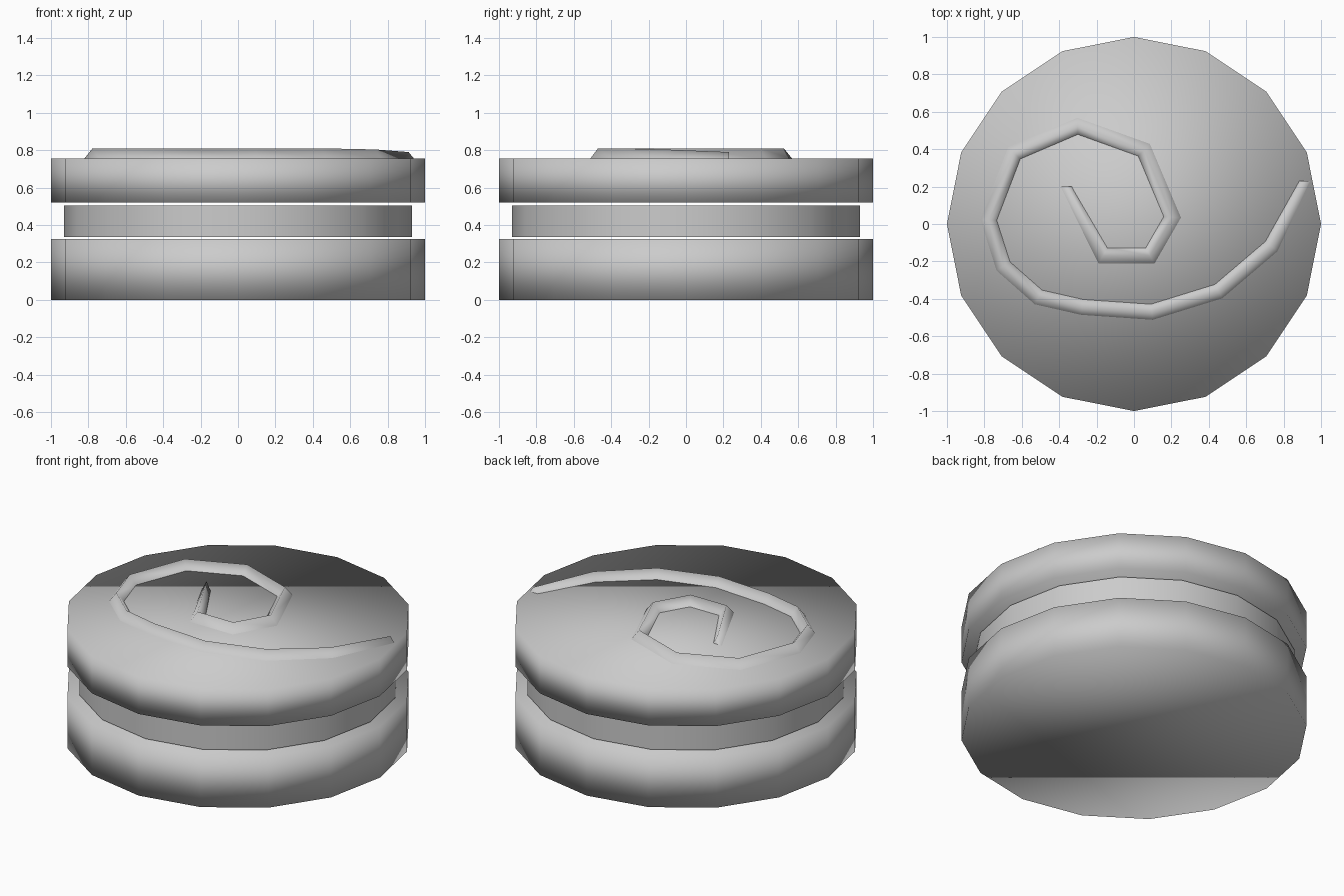
import bpy, bmesh, math
from mathutils import Vector

cube = bpy.data.objects.get("Cube")
if cube:
    bpy.data.objects.remove(cube, do_unlink=True)

grey = bpy.data.materials.new("plain grey")
grey.use_nodes = True
grey.diffuse_color = (0.6, 0.6, 0.6, 1)
grey.node_tree.nodes["Principled BSDF"].inputs["Base Color"].default_value = (0.6, 0.6, 0.6, 1)

SIDES = 16


def finish(bm, name):
    """Turn a bmesh into a smooth grey object."""
    bmesh.ops.recalc_face_normals(bm, faces=bm.faces)
    for face in bm.faces:
        face.smooth = True
    mesh = bpy.data.meshes.new(name)
    bm.to_mesh(mesh)
    bm.free()
    mesh.materials.append(grey)
    obj = bpy.data.objects.new(name, mesh)
    bpy.context.collection.objects.link(obj)
    return obj


def disc(name, radius, bottom, top, capped):
    """Sixteen-sided drum with a corner facing the back."""
    bm = bmesh.new()
    rings = []
    for z in (bottom, top):
        angles = [math.tau * i / SIDES for i in range(SIDES)]
        rings.append([bm.verts.new((radius * math.sin(a), radius * math.cos(a), z)) for a in angles])
    low, high = rings
    for i in range(SIDES):
        j = (i + 1) % SIDES
        bm.faces.new((low[j], low[i], high[i], high[j]))
    if capped:
        bm.faces.new(low)
        bm.faces.new(list(reversed(high)))
    return finish(bm, name)


# Two shells with a narrower filling between them
disc("bottom_shell", 1.0, 0.0, 0.325, True)
disc("filling", 0.93, 0.335, 0.505, False)
disc("top_shell", 1.0, 0.52, 0.755, True)

# Raised spiral ridge: inner foot line, running outwards from the middle
path = [Vector(p) for p in (
    (-0.33, 0.2), (-0.14, -0.125), (0.06, -0.125), (0.155, 0.04), (0.02, 0.36),
    (-0.3, 0.475), (-0.605, 0.345), (-0.73, 0.02), (-0.66, -0.2), (-0.49, -0.35),
    (-0.27, -0.4), (0.09, -0.425), (0.43, -0.32), (0.70, -0.09), (0.88, 0.23))]
last = len(path) - 1


def outward(i):
    """Mitred sideways direction at a path point, level at both ends."""
    if i == 0:
        return Vector((-1, 0))
    if i == last:
        return Vector((1, 0))
    a = (path[i] - path[i - 1]).normalized()
    b = (path[i + 1] - path[i]).normalized()
    n = Vector((a.y + b.y, -a.x - b.x)).normalized()
    return n / n.dot(Vector((a.y, -a.x)))


bm = bmesh.new()
sections = []
for i, p in enumerate(path):
    side = outward(i)
    width = 0.065 if i in (0, last) else 0.09
    crest = {last: 0.79, last - 1: 0.804}.get(i, 0.81)
    profile = ((0, 0.75), (0.5, crest), (1, 0.75))
    sections.append([bm.verts.new((*(p + side * width * t), z)) for t, z in profile])
for s, t in zip(sections, sections[1:]):
    for k in range(2):
        bm.faces.new((s[k], s[k + 1], t[k + 1], t[k]))
bm.faces.new(sections[0])
bm.faces.new(sections[-1])
finish(bm, "spiral_ridge")
